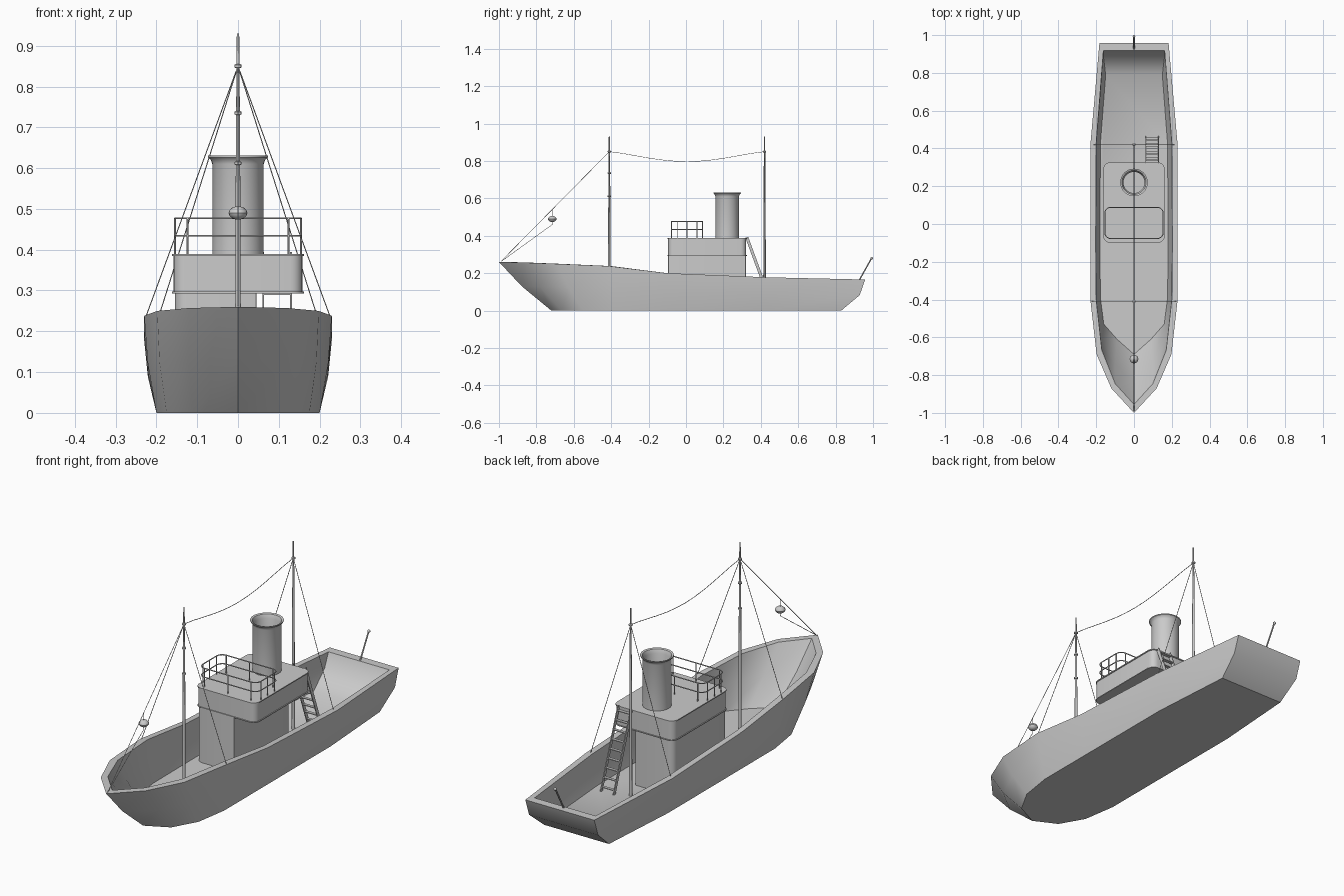
import bpy, bmesh, math
from mathutils import Vector

if "Cube" in bpy.data.objects:
    bpy.data.objects.remove(bpy.data.objects["Cube"])


def finish(name, bm, angle=35):
    bmesh.ops.recalc_face_normals(bm, faces=bm.faces)
    me = bpy.data.meshes.new(name)
    bm.to_mesh(me)
    bm.free()
    ob = bpy.data.objects.new(name, me)
    bpy.context.collection.objects.link(ob)
    bpy.ops.object.select_all(action='DESELECT')
    ob.select_set(True)
    bpy.context.view_layer.objects.active = ob
    bpy.ops.object.shade_smooth_by_angle(angle=math.radians(angle))
    return ob


def loft(name, rings, angle=35, closed=False):
    """Skin closed rings of equal length; cap both ends, or join them."""
    bm = bmesh.new()
    vs = [[bm.verts.new(p) for p in r] for r in rings]
    n = len(vs[0])
    pairs = list(zip(vs, vs[1:])) + ([(vs[-1], vs[0])] if closed else [])
    for a, b in pairs:
        for i in range(n):
            j = (i + 1) % n
            bm.faces.new((a[i], a[j], b[j], b[i]))
    if not closed:
        bm.faces.new(vs[0])
        bm.faces.new(vs[-1])
    return finish(name, bm, angle)


def lathe(name, profile, centre=(0, 0), n=32, angle=35):
    rings = [[(centre[0] + r * math.cos(2 * math.pi * i / n),
               centre[1] + r * math.sin(2 * math.pi * i / n), z) for i in range(n)]
             for r, z in profile]
    return loft(name, rings, angle)


def tube(name, paths, r, cyclic=False):
    """Thin round bars or ropes along one or more point paths."""
    cu = bpy.data.curves.new(name, 'CURVE')
    cu.dimensions = '3D'
    cu.bevel_depth = r
    cu.bevel_resolution = 1
    cu.use_fill_caps = True
    for pts in paths:
        sp = cu.splines.new('POLY')
        sp.points.add(len(pts) - 1)
        for p, co in zip(sp.points, pts):
            p.co = (*co, 1)
        sp.use_cyclic_u = cyclic
    tmp = bpy.data.objects.new(name + "_path", cu)
    bpy.context.collection.objects.link(tmp)
    bpy.context.view_layer.update()
    me = bpy.data.meshes.new_from_object(tmp.evaluated_get(bpy.context.evaluated_depsgraph_get()))
    bpy.data.objects.remove(tmp)
    bm = bmesh.new()
    bm.from_mesh(me)
    return finish(name, bm, 50)


def rounded_rect(x0, x1, y0, y1, radii, n=5):
    """Corner order: back right, back left, front left, front right."""
    out = []
    for k, (x, y, sx, sy) in enumerate(((x1, y1, -1, -1), (x0, y1, 1, -1),
                                        (x0, y0, 1, 1), (x1, y0, -1, 1))):
        r = radii[k]
        for i in range(n + 1):
            a = math.pi / 2 * (k + i / n)
            out.append((x + sx * r + r * math.cos(a), y + sy * r + r * math.sin(a)))
    return out


def block(name, outline_levels):
    return loft(name, [[(x, y, z) for x, y in o] for o, z in outline_levels])


# Hull: half outlines from bow to stern, mirrored and skinned outside to inside
bottom = [(0, -.72, 0), (.11, -.665, 0), (.175, -.55, 0), (.2, -.39, 0),
          (.2, -.1, 0), (.2, .42, 0), (.172, .83, 0)]
top = [(0, -1, .26), (.12, -.87, .257), (.198, -.69, .25), (.23, -.41, .238),
       (.23, -.1, .2), (.23, .43, .178), (.183, .958, .166)]
rim = [(0, -.955, .26), (.1, -.845, .257), (.17, -.67, .25), (.2, -.4, .238),
       (.203, -.1, .2), (.2, .43, .178), (.162, .918, .166)]
deck = [(0, -.69, .03), (.09, -.61, .03), (.16, -.53, .03), (.178, -.39, .03),
        (.18, -.1, .03), (.178, .42, .03), (.15, .79, .03)]


def between(a, b):
    """Half-height outline, pushed out a little for the hull's curve."""
    res = []
    for i, (p, q) in enumerate(zip(a, b)):
        x, y, z = (Vector(p) + Vector(q)) / 2
        y += (-.018, -.014, -.008, 0, 0, 0, .035)[i]
        res.append((x + (.006 if i else 0), y, z))
    return res


def mirrored(half):
    return half + [(-x, y, z) for x, y, z in reversed(half) if x > 0]


loft("hull", [mirrored(h) for h in (bottom, between(bottom, top), top, rim,
                                    between(deck, rim), deck)], 38)

# Deckhouse: narrow lower cabin and wider bridge deck with thin lips
block("lower_cabin", [(rounded_rect(-.155, .045, -.095, .32, (.002, .03, .03, .002)), z)
                      for z in (.03, .297)])
wide = rounded_rect(-.158, .158, -.095, .322, (.03,) * 4)
lip = rounded_rect(-.162, .162, -.099, .326, (.034,) * 4)
block("bridge_deck", [(lip, .293), (lip, .297), (wide, .297), (wide, .384),
                      (lip, .384), (lip, .389)])

# Railing around the front of the bridge deck
rail = rounded_rect(-.154, .154, -.077, .088, (.03,) * 4)
tube("rails", [[(x, y, z) for x, y in rail] for z in (.434, .477)], .0025, True)
posts = [(s * .154, y) for s in (-1, 1) for y in (-.047, .005, .058)]
posts += [(x, y) for x in (-.124, 0, .124) for y in (-.077, .088)]
tube("rail_posts", [[(x, y, .387), (x, y, .477)] for x, y in posts], .0025)

# Funnel, open at the top with a flared lip
lathe("funnel", [(.063, .385), (.063, .61), (.067, .621), (.073, .626), (.073, .631),
                 (.064, .628), (.056, .61), (.056, .40)], (0, .22))

# Ladder down to the main deck
up, down = Vector((0, .325, .392)), Vector((0, .458, .03))
across = (down - up).normalized().cross(Vector((1, 0, 0))) * .008


def slab(name, rows):
    """Boxes given as centre and size, gathered in one object."""
    bm = bmesh.new()
    for c, s in rows:
        m = bmesh.ops.create_cube(bm, size=1)['verts']
        for v in m:
            v.co = Vector(c) + Vector([v.co[i] * s[i] for i in range(3)])
    return finish(name, bm)


for x, side in ((.062, "left"), (.13, "right")):
    loft("ladder_" + side + "_side",
         [[(x + d, *(p + across * s)[1:]) for d, s in
           ((-.002, -1), (.002, -1), (.002, 1), (-.002, 1))] for p in (up, down)])
slab("ladder_treads", [((.096, *up.lerp(down, (i + .5) / 9)[1:]), (.068, .014, .004))
                       for i in range(9)])

# Masts with collars
for name, y, collars in (("front", -.41, (.85, .735, .612)), ("rear", .42, (.85,))):
    lathe(name + "_mast", [(.0075, .03), (.006, .5), (.0045, .75), (.003, .93)], (0, y), 12)
    for i, z in enumerate(collars):
        lathe(f"{name}_mast_collar_{i + 1}", [(.005, z - .005), (.009, z - .003),
                                              (.009, z + .003), (.005, z + .005)], (0, y), 12)

# Rigging: side shrouds, forestay, sagging wire between the masts, lantern lines
ropes = [[(0, -.41, .85), (s * .225, -.41, .238)] for s in (-1, 1)]
ropes += [[(0, .42, .85), (s * .212, .42, .18)] for s in (-1, 1)]
ropes.append([(0, -.41, .85), (0, -.99, .262)])
ropes.append([(0, -.41 + .83 * t / 12, .85 - .053 * math.sin(math.pi * t / 12) ** 1.3)
              for t in range(13)])
ropes.append([(0, -.715, .541), (0, -.715, .46), (0, -.985, .265)])
tube("rigging", ropes, .0014)

# Lantern on the forestay
lathe("lantern", [(.006, .474), (.014, .477), (.021, .484), (.023, .490),
                  (.021, .496), (.014, .503), (.006, .506)], (0, -.715), 16)

# Flagstaff at the stern with a small knob
tube("flagstaff", [[(0, .925, .16), (0, .992, .28)]], .004)
bm = bmesh.new()
bmesh.ops.create_uvsphere(bm, u_segments=12, v_segments=8, radius=.007)
finish("flagstaff_knob", bm, 60).location = (0, .993, .28)
